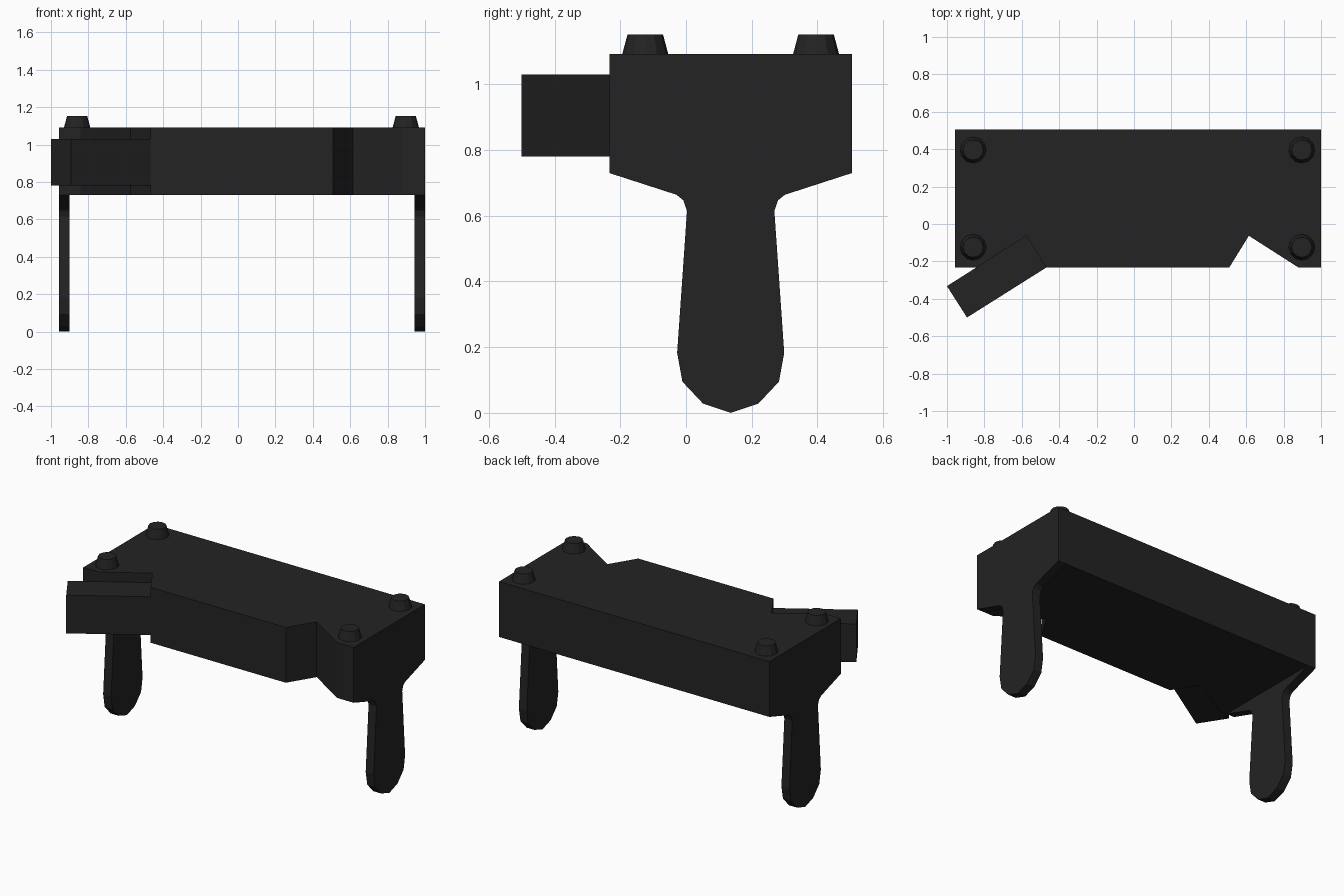
import bpy
import bmesh
from mathutils import Vector

cube = bpy.data.objects.get("Cube")
if cube:
    bpy.data.objects.remove(cube, do_unlink=True)

# Single matte black finish
black = bpy.data.materials.new("matte black")
black.use_nodes = True
colour = (0.017, 0.017, 0.017, 1)
black.diffuse_color = colour
black.node_tree.nodes["Principled BSDF"].inputs["Base Color"].default_value = colour


def finish(name, bm):
    bmesh.ops.recalc_face_normals(bm, faces=bm.faces)
    mesh = bpy.data.meshes.new(name)
    bm.to_mesh(mesh)
    bm.free()
    mesh.materials.append(black)
    obj = bpy.data.objects.new(name, mesh)
    bpy.context.collection.objects.link(obj)
    return obj


def extrude_outline(name, points, push):
    bm = bmesh.new()
    face = bm.faces.new([bm.verts.new(p) for p in points])
    result = bmesh.ops.extrude_face_region(bm, geom=[face], use_keep_orig=True)
    moved = [v for v in result["geom"] if isinstance(v, bmesh.types.BMVert)]
    bmesh.ops.translate(bm, verts=moved, vec=Vector(push))
    return finish(name, bm)


LEFT, RIGHT = 1.0, -0.957
FRONT, BACK = -0.233, 0.505
BOTTOM, TOP = 0.73, 1.092

# Body block with two angled notches in its front
body_outline = [
    (RIGHT, BACK), (RIGHT, FRONT),
    (-0.842, FRONT), (-0.576, -0.063), (-0.469, FRONT),
    (0.509, FRONT), (0.614, -0.063), (0.88, FRONT),
    (LEFT, FRONT), (LEFT, BACK),
]
extrude_outline("body", [(x, y, BOTTOM) for x, y in body_outline],
                (0, 0, TOP - BOTTOM))

# Angled block seated in the right notch
block_outline = [(-1, -0.332), (-0.576, -0.063), (-0.469, FRONT), (-0.893, -0.5)]
extrude_outline("angled_block", [(x, y, 0.78) for x, y in block_outline], (0, 0, 0.25))

# Paddle-shaped legs under both ends, mirrored about their centre line
centre = (FRONT + BACK) / 2
half = [(0.369, BOTTOM), (0.165, 0.664), (0.144, 0.647), (0.133, 0.615),
        (0.163, 0.183), (0.147, 0.095), (0.084, 0.028)]
profile = [(centre - w, z) for w, z in half] + [(centre, 0)]
profile += [(centre + w, z) for w, z in reversed(half)]
for name, x in (("left_leg", LEFT - 0.057), ("right_leg", RIGHT)):
    extrude_outline(name, [(x, y, z) for y, z in profile], (0.057, 0, 0))

# Tapered studs at the four top corners
for side, x in (("left", 0.897), ("right", -0.86)):
    for end, y in (("front", -0.124), ("back", 0.396)):
        bm = bmesh.new()
        bmesh.ops.create_cone(bm, cap_ends=True, segments=12,
                              radius1=0.07, radius2=0.054, depth=0.06)
        bmesh.ops.translate(bm, verts=bm.verts, vec=(x, y, TOP + 0.03))
        finish(f"{side}_{end}_stud", bm)
